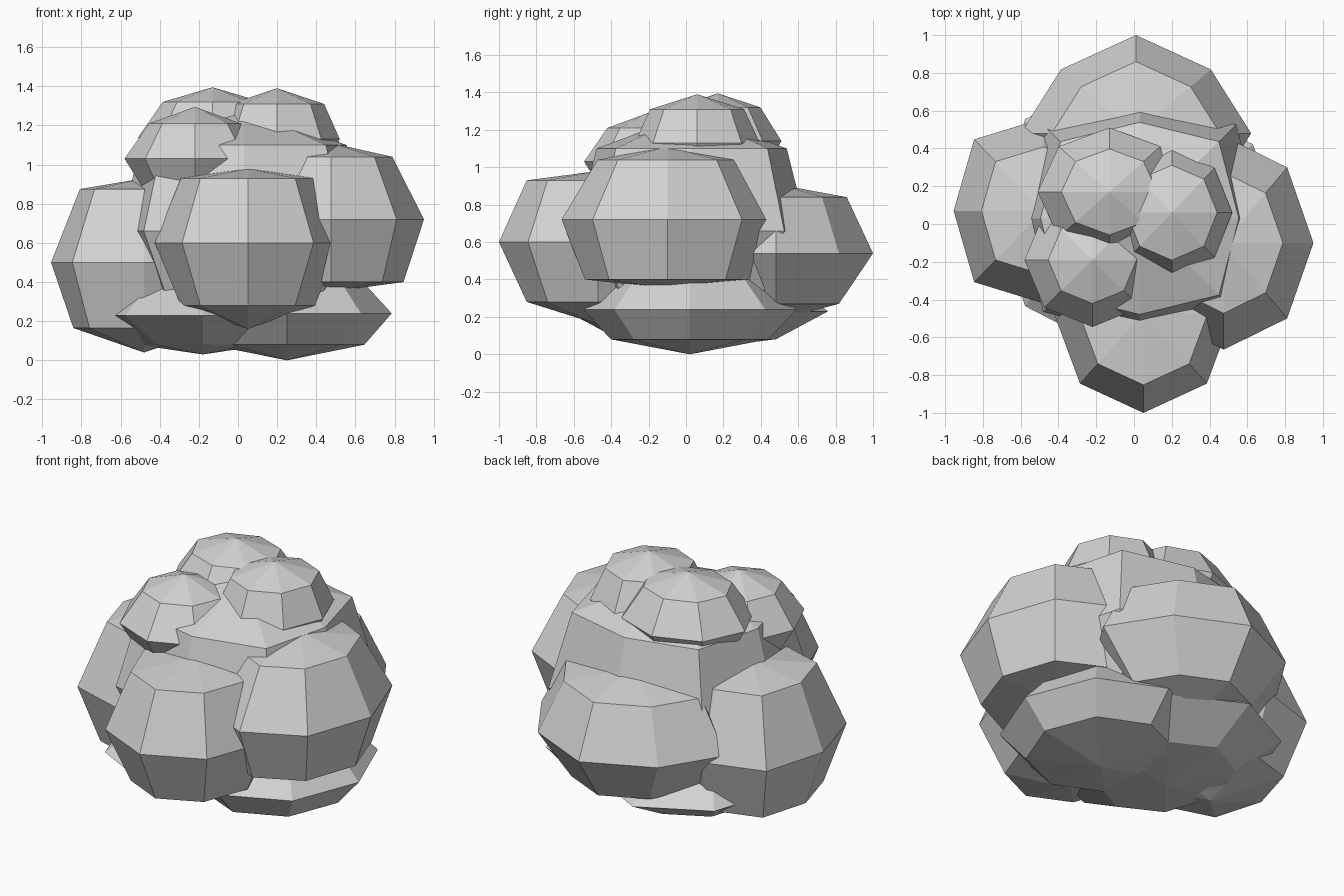
import bpy
import bmesh
from mathutils import Vector

old = bpy.data.objects.get("Cube")
if old:
    bpy.data.objects.remove(old, do_unlink=True)

# Single light grey material
grey = bpy.data.materials.new("light_grey")
grey.use_nodes = True
colour = (0.65, 0.65, 0.65, 1)
grey.diffuse_color = colour
grey.node_tree.nodes["Principled BSDF"].inputs["Base Color"].default_value = colour


def clump(name, centre, rx, ry, top, bottom, corner=1):
    """Eight-sided faceted ball; top and bottom = (ring scale, ring height, pole height).
    corner pushes the four diagonal columns of vertices out or in."""
    bm = bmesh.new()
    bmesh.ops.create_uvsphere(bm, u_segments=8, v_segments=4, radius=1)
    for v in bm.verts:
        ring, ring_z, pole_z = top if v.co.z > 0 else bottom
        side = 1 if v.co.z > 0 else -1
        lat = abs(v.co.z)
        if lat > 0.9:
            v.co = (0, 0, side * pole_z)
            continue
        flat = Vector((v.co.x, v.co.y)).normalized()
        if abs(flat.x * flat.y) > 0.1:
            flat *= corner
        if lat > 0.1:
            v.co = (flat.x * rx * ring, flat.y * ry * ring, side * ring_z)
        else:
            v.co = (flat.x * rx, flat.y * ry, 0)
    mesh = bpy.data.meshes.new(name)
    bm.to_mesh(mesh)
    bm.free()
    mesh.materials.append(grey)
    obj = bpy.data.objects.new(name, mesh)
    obj.location = centre
    bpy.context.collection.objects.link(obj)


# Large core, nearly square in plan
clump("core", (0.03, 0.03, 0.66), 0.64, 0.62, (0.82, 0.44, 0.63), (0.7, 0.44, 0.6), 1.13)

# Ring of big clumps around the core
clump("front_clump", (0.05, -0.47, 0.6), 0.475, 0.53, (0.72, 0.33, 0.38), (0.72, 0.32, 0.44))
clump("back_clump", (0.01, 0.48, 0.54), 0.61, 0.52, (0.73, 0.3, 0.37), (0.65, 0.27, 0.36), 0.92)
clump("left_clump", (0.475, -0.1, 0.72), 0.475, 0.565, (0.66, 0.32, 0.39), (0.78, 0.32, 0.37))
clump("right_clump", (-0.48, 0.07, 0.5), 0.475, 0.49, (0.69, 0.375, 0.43), (0.76, 0.335, 0.46), 1.09)

# Flat clumps underneath
clump("base_clump_left", (0.25, 0.02, 0.24), 0.535, 0.57, (0.71, 0.17, 0.24), (0.74, 0.16, 0.24))
clump("base_clump_right", (-0.18, 0.06, 0.23), 0.56, 0.7, (0.66, 0.17, 0.26), (0.6, 0.15, 0.2))

# Small clumps on the crown
clump("crown_clump_front", (-0.22, -0.19, 1.03), 0.36, 0.355, (0.65, 0.18, 0.265), (0.7, 0.17, 0.24))
clump("crown_clump_back", (-0.13, 0.17, 1.14), 0.38, 0.34, (0.67, 0.18, 0.255), (0.7, 0.18, 0.25))
clump("crown_clump_left", (0.2, 0.06, 1.13), 0.32, 0.335, (0.75, 0.18, 0.26), (0.7, 0.18, 0.25))
